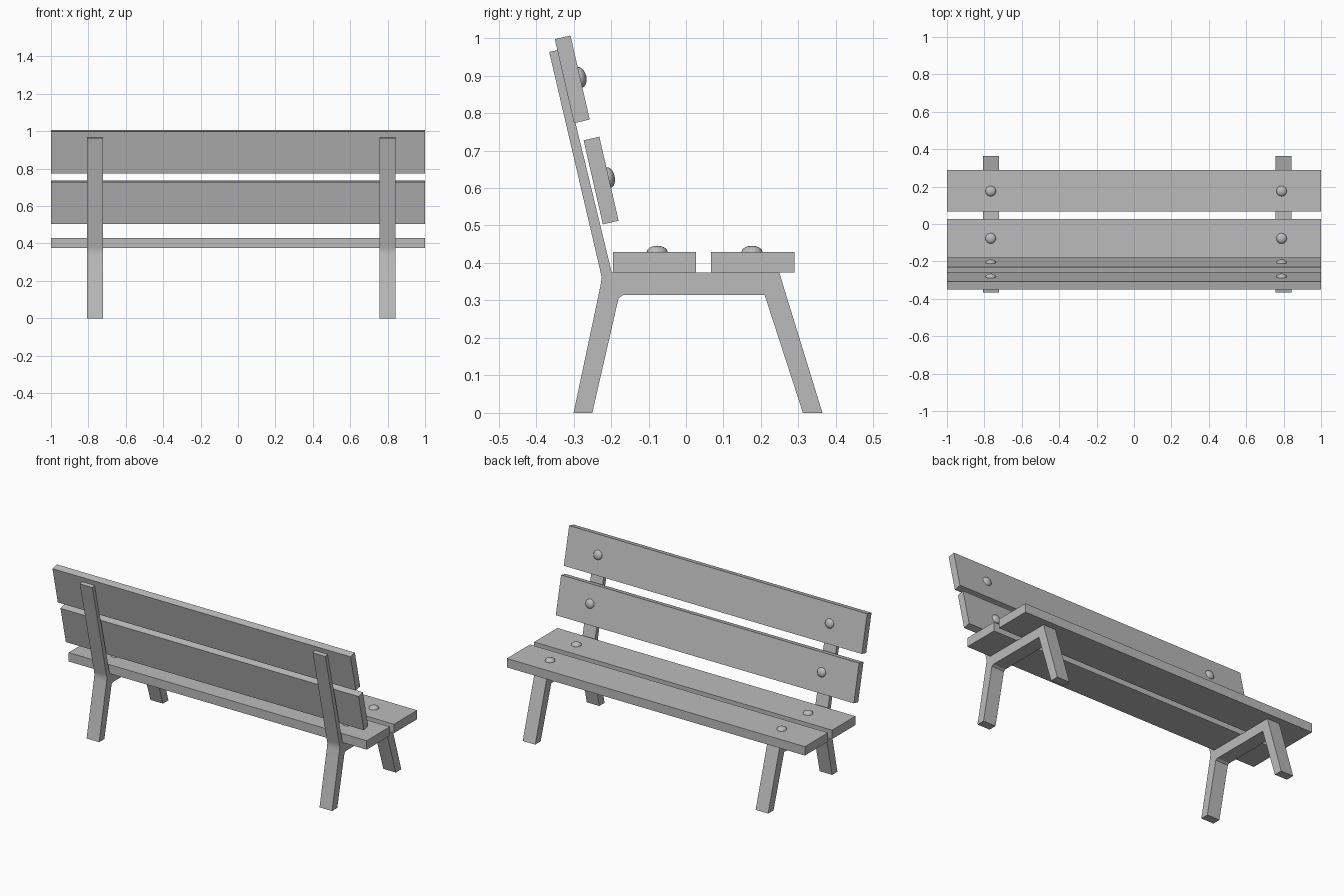
import bpy
import bmesh
import math
from mathutils import Matrix, Vector

default = bpy.data.objects.get("Cube")
if default:
    bpy.data.objects.remove(default, do_unlink=True)

grey = bpy.data.materials.new("plain grey")
grey.use_nodes = True
colour = (0.5, 0.5, 0.5, 1)
grey.diffuse_color = colour
grey.node_tree.nodes["Principled BSDF"].inputs["Base Color"].default_value = colour


def finish(name, bm, location=(0, 0, 0), tilt=0):
    """Turn a bmesh into a named object, tilted about the x axis."""
    bmesh.ops.recalc_face_normals(bm, faces=bm.faces)
    mesh = bpy.data.meshes.new(name)
    bm.to_mesh(mesh)
    bm.free()
    mesh.materials.append(grey)
    obj = bpy.data.objects.new(name, mesh)
    obj.location = location
    obj.rotation_euler.x = tilt
    bpy.context.collection.objects.link(obj)
    bpy.ops.object.select_all(action='DESELECT')
    obj.select_set(True)
    bpy.context.view_layer.objects.active = obj
    bpy.ops.object.shade_smooth_by_angle(angle=math.radians(30))


def plank(name, y, z, depth, height, tilt=0):
    bm = bmesh.new()
    bmesh.ops.create_cube(bm, size=1, matrix=Matrix.Diagonal((2, depth, height, 1)))
    finish(name, bm, (0, y, z), tilt)


def bolt(name, x, y, z, tilt=0):
    """Flattened half dome whose base sits on a plank."""
    bm = bmesh.new()
    bmesh.ops.create_uvsphere(bm, u_segments=24, v_segments=12, radius=1,
                              matrix=Matrix.Diagonal((0.028, 0.028, 0.017, 1)))
    bmesh.ops.delete(bm, geom=[v for v in bm.verts if v.co.z < -0.001], context='VERTS')
    finish(name, bm, (x, y, z), tilt)


def frame(name, x, width=0.084):
    """Side profile of legs, seat rail and back post, extruded across x."""
    profile = [(-0.30, 0), (-0.25, 0), (-0.18, 0.306), (-0.168, 0.314),
               (0.21, 0.314), (0.312, 0), (0.364, 0), (0.249, 0.374),
               (-0.198, 0.374), (-0.342, 0.968), (-0.365, 0.963),
               (-0.229, 0.38), (-0.225, 0.362), (-0.228, 0.34)]
    bm = bmesh.new()
    side = bm.faces.new([bm.verts.new((x - width / 2, y, z)) for y, z in profile])
    grown = bmesh.ops.extrude_face_region(bm, geom=[side])
    moved = [g for g in grown["geom"] if isinstance(g, bmesh.types.BMVert)]
    bmesh.ops.translate(bm, verts=moved, vec=Vector((width, 0, 0)))
    finish(name, bm)


# Planks
lean = math.radians(12.9)
plank("seat_plank_rear", -0.084, 0.402, 0.222, 0.054)
plank("seat_plank_front", 0.178, 0.402, 0.222, 0.054)
plank("back_plank_upper", -0.3035, 0.89, 0.043, 0.23, lean)
plank("back_plank_lower", -0.2265, 0.62, 0.043, 0.23, lean)

# Support frames and the bolts above them
for side, frame_x, bolt_x in (("right", -0.764, -0.766), ("left", 0.799, 0.789)):
    frame(side + "_frame", frame_x)
    bolt(side + "_seat_bolt_rear", bolt_x, -0.077, 0.429)
    bolt(side + "_seat_bolt_front", bolt_x, 0.176, 0.429)
    bolt(side + "_back_bolt_upper", bolt_x, -0.283, 0.895, lean - math.pi / 2)
    bolt(side + "_back_bolt_lower", bolt_x, -0.207, 0.628, lean - math.pi / 2)
